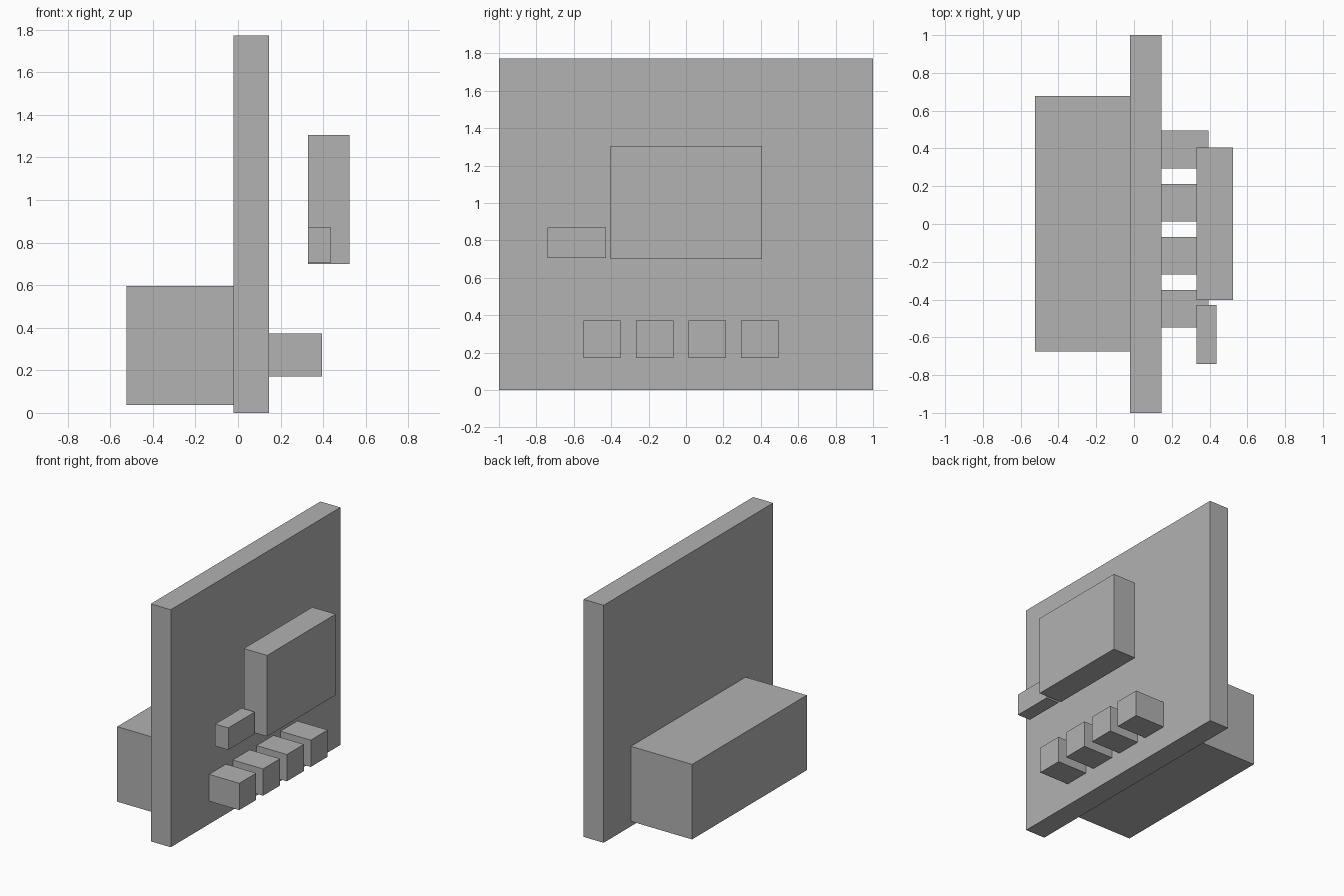
import bpy
import bmesh
from mathutils import Vector

if "Cube" in bpy.data.objects:
    bpy.data.objects.remove(bpy.data.objects["Cube"], do_unlink=True)

GREY = (0.445, 0.445, 0.445, 1)
grey = bpy.data.materials.new("plain grey")
grey.use_nodes = True
grey.diffuse_color = GREY
grey.node_tree.nodes["Principled BSDF"].inputs["Base Color"].default_value = GREY


def box(name, low, high):
    """Flat-faced box spanning two opposite corners."""
    low, high = Vector(low), Vector(high)
    bm = bmesh.new()
    bmesh.ops.create_cube(bm, size=1)
    bmesh.ops.scale(bm, vec=high - low, verts=bm.verts)
    mesh = bpy.data.meshes.new(name)
    bm.to_mesh(mesh)
    bm.free()
    mesh.materials.append(grey)
    obj = bpy.data.objects.new(name, mesh)
    obj.location = (low + high) / 2
    bpy.context.collection.objects.link(obj)
    return obj


# Upright panel and the housing behind it
box("panel", (-0.02, -1, 0), (0.145, 1, 1.773))
box("rear_housing", (-0.525, -0.675, 0.037), (-0.02, 0.678, 0.597))

# Blocks floating ahead of the panel
box("screen_block", (0.33, -0.403, 0.70), (0.523, 0.405, 1.305))
box("small_block", (0.33, -0.74, 0.706), (0.438, -0.428, 0.87))

# Row of four buttons along the bottom
for i in range(4):
    y = -0.449 + 0.281 * i
    box(f"button_{i + 1}", (0.145, y - 0.1, 0.172), (0.395, y + 0.1, 0.372))
